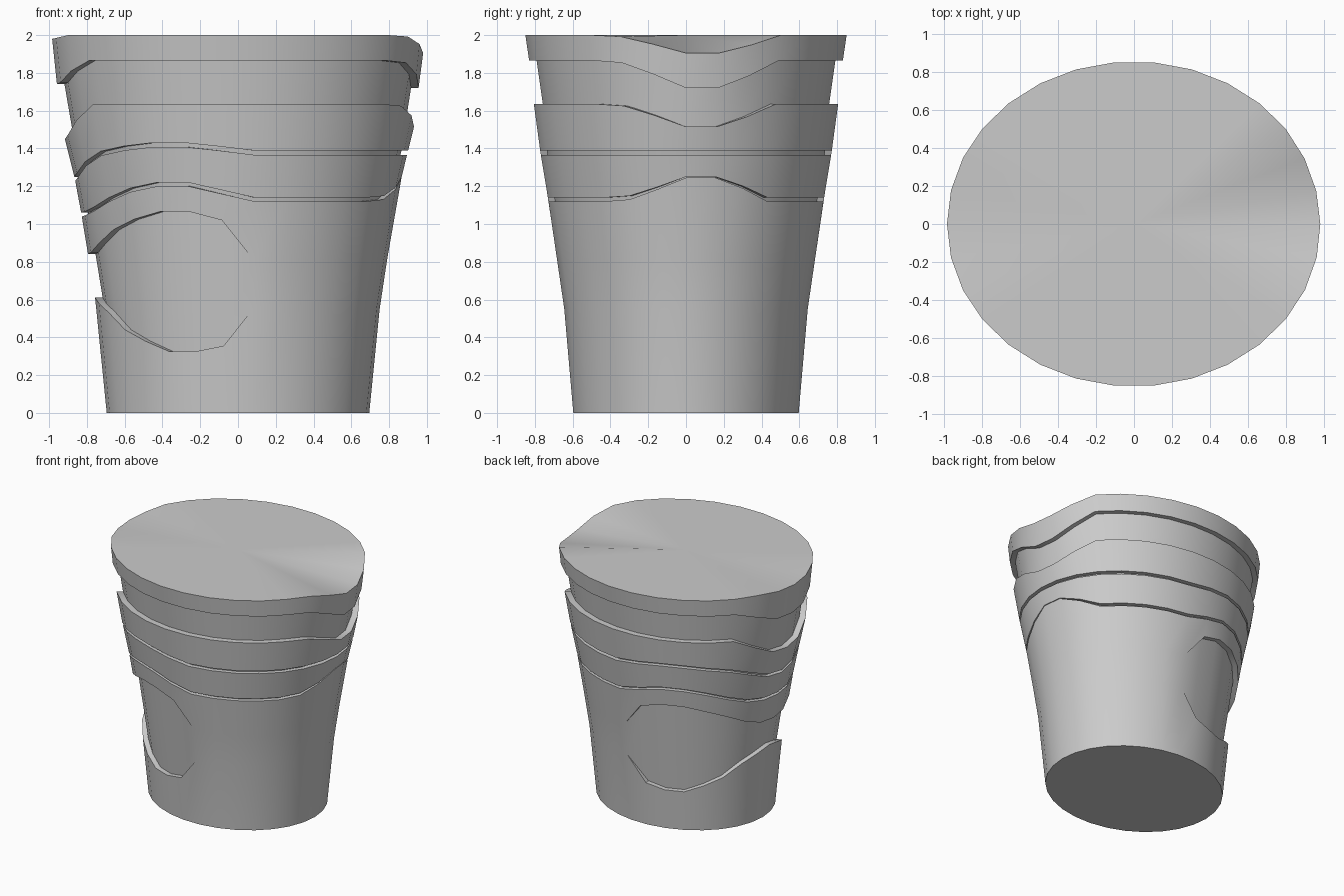
import bpy, bmesh, math

if "Cube" in bpy.data.objects:
    bpy.data.objects.remove(bpy.data.objects["Cube"])

N = 30  # sides

# half-width / half-depth of the tapered oval against height
A = [(0, .695), (.6, .755), (1.0, .82), (1.2, .855), (1.36, .893), (1.5, .93), (1.72, .956), (1.9, .98), (2, .985)]
B = [(0, .6), (.55, .648), (1.12, .732), (1.38, .775), (1.635, .81), (1.865, .835), (2, .855)]
DIP = {-2: .08, -1: .5, 0: 1, 1: 1, 2: .55}  # shape of the fold on the +x side


def lerp(table, z):
    for (z0, v0), (z1, v1) in zip(table, table[1:]):
        if z <= z1:
            return v0 + (v1 - v0) * (z - z0) / (z1 - z0)
    return table[-1][1]


def ring(base, inset=0, right=0, left=(), shift=0, recess=False):
    """One loop: base height, fold height on +x, height list mirrored outward from -x."""
    pts = []
    for i in range(N):
        k = i if i <= N // 2 else i - N
        j = abs(i - N // 2)
        z = left[j] + shift if j < len(left) else base + right * DIP.get(k, 0)
        d = inset if not recess or j < 8 else 0
        t = 2 * math.pi * i / N
        pts.append(((lerp(A, z) - d) * math.cos(t), (lerp(B, z) - d) * math.sin(t), z))
    return pts


def loft(name, rings, bottom=False, top=False):
    bm = bmesh.new()
    loops = [[bm.verts.new(p) for p in r] for r in rings]
    for lo, hi in zip(loops, loops[1:]):
        for i in range(N):
            n = (i + 1) % N
            bm.faces.new((lo[i], lo[n], hi[n], hi[i]))
    if bottom:
        bm.faces.new(loops[0][::-1])
    if top:
        c = bm.verts.new((0, 0, 2))
        for i in range(N):
            bm.faces.new((loops[-1][i], loops[-1][(i + 1) % N], c))
    bmesh.ops.remove_doubles(bm, verts=bm.verts, dist=1e-4)
    me = bpy.data.meshes.new(name)
    bm.to_mesh(me)
    bm.free()
    ob = bpy.data.objects.new(name, me)
    bpy.context.collection.objects.link(ob)
    bpy.ops.object.select_all(action='DESELECT')
    ob.select_set(True)
    bpy.context.view_layer.objects.active = ob
    bpy.ops.object.shade_smooth_by_angle(angle=math.radians(30))
    return ob


# outlines of the two-lobed recess and the bands arching over it
LOW = (.61, .58, .53, .44, .38, .325, .325, .355, .55)
HIGH = (.84, .85, .90, .97, 1.025, 1.065, 1.065, 1.02, .81)
BROW = (1.06, 1.065, 1.09, 1.14, 1.19, 1.22, 1.22, 1.18)
MID = (1.25, 1.27, 1.33, 1.385, 1.412, 1.43, 1.43, 1.41)
UPPER = (1.45, 1.47, 1.55)
RIM = (1.74, 1.75, 1.81)

# body with recess, up to the first groove
body_top = dict(base=1.12, right=.125, left=BROW, shift=-.02)
loft("body", [
    ring(0),
    ring(.55, left=LOW), ring(.55, .04, left=LOW, recess=True),
    ring(.81, .04, left=HIGH, recess=True), ring(.81, left=HIGH),
    ring(**body_top), ring(inset=.035, **body_top)], bottom=True)

# lower band with its groove below
band_low = dict(base=1.14, right=.11, left=BROW)
band_top = dict(base=1.365, left=MID, shift=-.022)
loft("lower_band", [
    ring(inset=.035, **body_top), ring(inset=.035, **band_low),
    ring(**band_low), ring(**band_top), ring(inset=.035, **band_top)])

# upper band with its groove below
up_low = dict(base=1.388, left=MID)
up_top = dict(base=1.635, right=-.12, left=UPPER)
loft("upper_band", [
    ring(inset=.035, **band_top), ring(inset=.035, **up_low),
    ring(**up_low), ring(**up_top), ring(inset=.048, **up_top)])

# neck and overhanging rim with closed top
rim_low = dict(base=1.865, right=-.145, left=RIM)
loft("neck_and_rim", [
    ring(inset=.048, **up_top), ring(inset=.04, **rim_low),
    ring(**rim_low), ring(2, right=-.095, left=(1.98, 1.985))], top=True)
